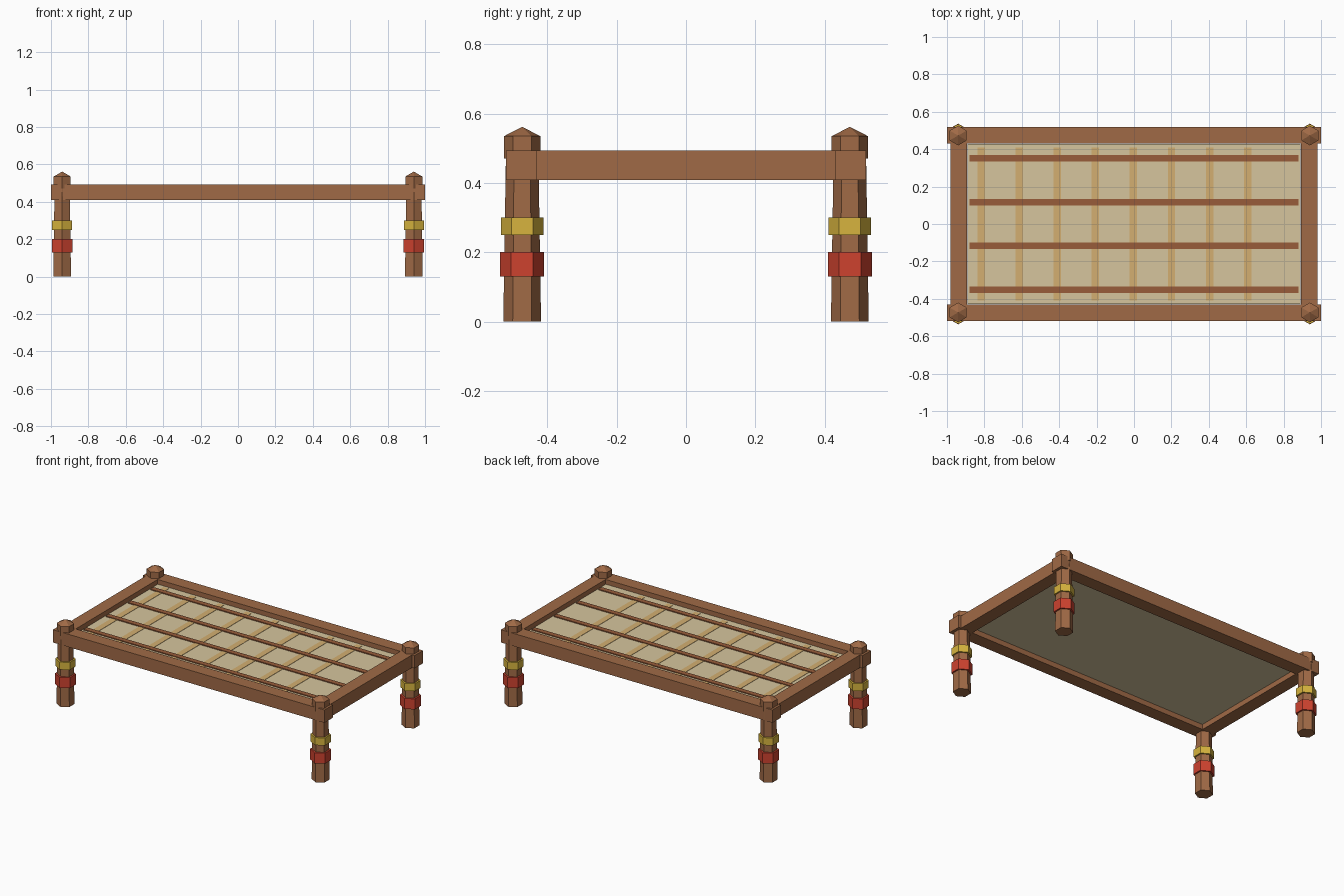
import bpy, math

if "Cube" in bpy.data.objects:
    bpy.data.objects.remove(bpy.data.objects["Cube"])

def material(name, r, g, b):
    lin = lambda c: ((c / 255 + 0.055) / 1.055) ** 2.4 if c > 10 else c / 255 / 12.92
    m = bpy.data.materials.new(name)
    m.diffuse_color = (lin(r), lin(g), lin(b), 1)
    m.use_nodes = True
    m.node_tree.nodes["Principled BSDF"].inputs["Base Color"].default_value = m.diffuse_color
    return m

WOOD = material("brown wood", 160, 106, 70)
RED = material("red paint", 205, 66, 47)
YELLOW = material("yellow paint", 215, 180, 62)
CANVAS = material("tan webbing", 214, 197, 157)
GOLD = material("gold stripe", 211, 175, 113)
CORD = material("brown cord", 152, 92, 58)

def box(name, lo, hi, mat):
    centre = [(a + b) / 2 for a, b in zip(lo, hi)]
    bpy.ops.mesh.primitive_cube_add(size=1, location=centre)
    o = bpy.context.object
    o.name = name
    o.scale = [b - a for a, b in zip(lo, hi)]
    bpy.ops.object.transform_apply(location=False, rotation=False, scale=True)
    o.data.materials.append(mat)

def hexagon(name, x, y, z0, z1, r0, r1, mat):
    # six-sided section with corners pointing along y
    bpy.ops.mesh.primitive_cone_add(vertices=6, radius1=r0, radius2=r1, depth=z1 - z0,
                                    location=(x, y, (z0 + z1) / 2))
    o = bpy.context.object
    o.name = name
    o.data.materials.append(mat)

# Legs with painted bands and pointed caps
for sx, side in ((-1, "left"), (1, "right")):
    for sy, end in ((-1, "front"), (1, "back")):
        x, y, n = sx * 0.94, sy * 0.473, f"{end}_{side}_"
        hexagon(n + "leg", x, y, 0, 0.475, 0.0545, 0.047, WOOD)
        hexagon(n + "red_band", x, y, 0.13, 0.20, 0.0635, 0.0635, RED)
        hexagon(n + "yellow_band", x, y, 0.25, 0.30, 0.0615, 0.0615, YELLOW)
        hexagon(n + "cap", x, y, 0.47, 0.535, 0.0527, 0.0527, WOOD)
        hexagon(n + "cap_point", x, y, 0.535, 0.562, 0.0527, 0, WOOD)

# Frame rails
Z0, Z1 = 0.409, 0.494
for s, name in ((-1, "front"), (1, "back")):
    y = s * 0.475
    box(name + "_rail", (-1, y - 0.044, Z0), (1, y + 0.044, Z1), WOOD)
for s, name in ((-1, "left"), (1, "right")):
    x = s * 0.938
    box(name + "_rail", (x - 0.044, -0.432, Z0), (x + 0.044, 0.432, Z1), WOOD)

# Woven bed surface
box("webbing", (-0.89, -0.427, 0.44), (0.89, 0.427, 0.465), CANVAS)

# Gold stripes across, brown cords lengthwise
for i in range(8):
    x = -0.817 + i * 0.2035
    box(f"gold_stripe_{i + 1}", (x - 0.02, -0.41, 0.463), (x + 0.02, 0.41, 0.467), GOLD)
for i in range(4):
    y = -0.351 + i * 0.234
    box(f"brown_cord_{i + 1}", (-0.88, y - 0.017, 0.463), (0.88, y + 0.017, 0.471), CORD)
